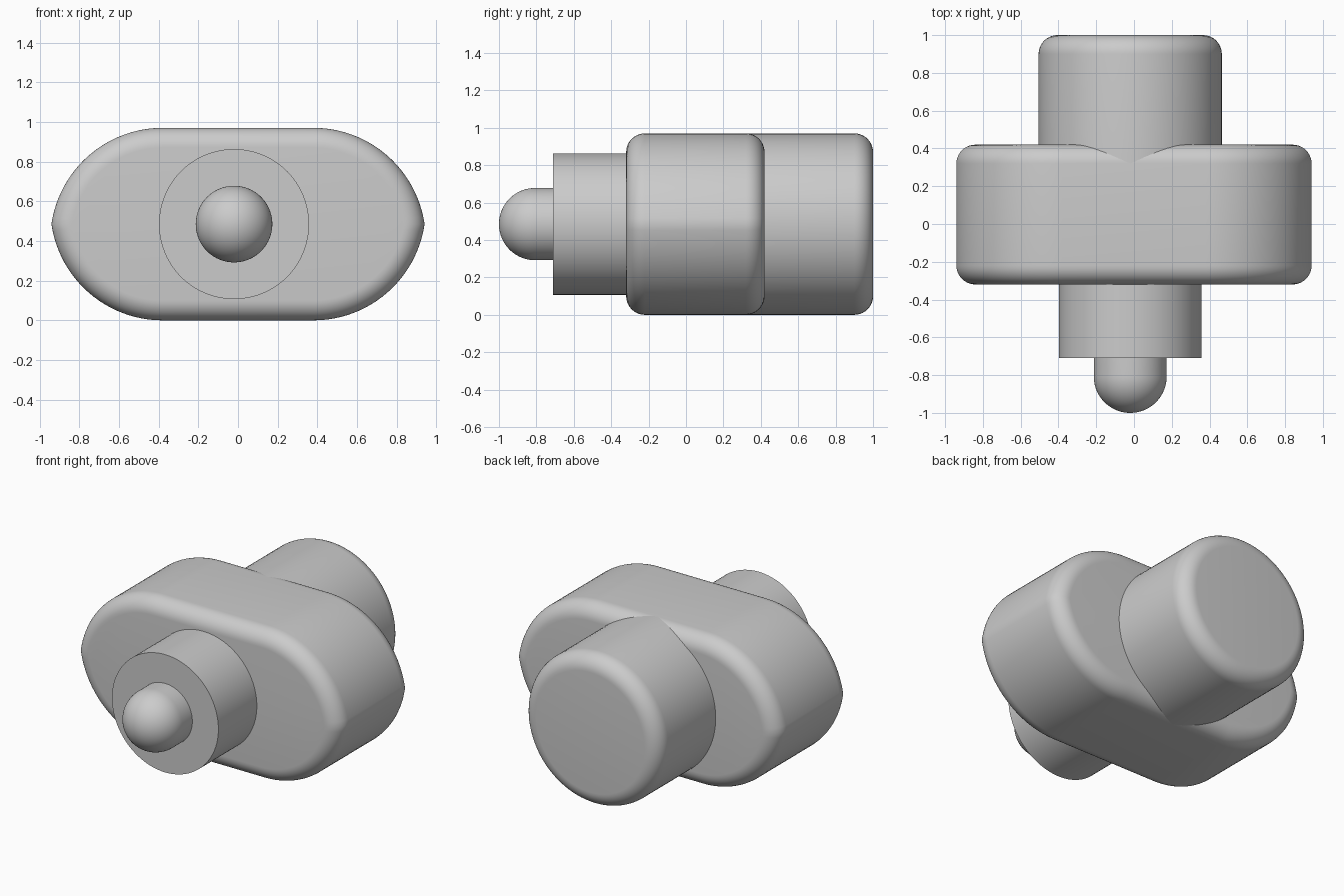
import bpy, bmesh
from math import sin, cos, pi, sqrt, asin

cube = bpy.data.objects.get("Cube")
if cube:
    bpy.data.objects.remove(cube)

grey = bpy.data.materials.new("plain grey")
colour = (0.6, 0.6, 0.6, 1)
grey.diffuse_color = colour
grey.use_nodes = True
grey.node_tree.nodes["Principled BSDF"].inputs["Base Color"].default_value = colour

MID = 0.485      # half the height, also the height of the shared axis
AXIS_X = -0.02
FILLET = 0.1


def loft(name, rings):
    """Skin closed rings of equal length and cap both ends."""
    bm = bmesh.new()
    loops = [[bm.verts.new(p) for p in ring] for ring in rings]
    n = len(loops[0])
    for a, b in zip(loops, loops[1:]):
        for i in range(n):
            j = (i + 1) % n
            bm.faces.new((a[i], a[j], b[j], b[i]))
    bm.faces.new(loops[0])
    bm.faces.new(loops[-1])
    bmesh.ops.remove_doubles(bm, verts=bm.verts, dist=1e-5)
    bmesh.ops.recalc_face_normals(bm, faces=bm.faces)
    mesh = bpy.data.meshes.new(name)
    bm.to_mesh(mesh)
    bm.free()
    mesh.materials.append(grey)
    obj = bpy.data.objects.new(name, mesh)
    bpy.context.collection.objects.link(obj)
    bpy.ops.object.select_all(action="DESELECT")
    obj.select_set(True)
    bpy.context.view_layer.objects.active = obj
    bpy.ops.object.shade_smooth_by_angle(angle=pi / 6)
    return obj


def rounding(edge_y, radius, direction, steps=10):
    """Pairs of (y, inset) sweeping a quarter round out to an end face."""
    angles = [pi / 2 * i / steps for i in range(steps + 1)]
    return [(edge_y - direction * radius * (1 - sin(a)), radius * (1 - cos(a)))
            for a in angles]


def circle(y, radius, n=96):
    return [(AXIS_X + radius * cos(2 * pi * i / n), y, MID + radius * sin(2 * pi * i / n))
            for i in range(n)]


def lens(y, inset, steps=24):
    """Flat top and bottom, with each end made of two arcs meeting at a point."""
    flat, radius = 0.38, 0.566
    drop = radius - MID
    r = radius - inset
    start = asin(drop / r)
    arc = [(flat + r * cos(a), r * sin(a) - drop)
           for a in (start + (pi / 2 - start) * i / steps for i in range(steps + 1))]
    top = arc + [(-x, z) for x, z in reversed(arc)]
    outline = top + [(-x, -z) for x, z in top[1:-1]]
    outline.insert(len(top) - 1, outline.pop(len(top) - 1))
    return [(x, y, MID + z) for x, z in outline]


# Wide central body with rounded front and back rims
front_rim = rounding(-0.32, FILLET, -1)[::-1]
back_rim = rounding(0.42, FILLET, 1)
loft("body", [lens(y, inset) for y, inset in front_rim + back_rim])

# Large round boss at the back, rounded at its far end
loft("back_boss", [circle(0.25, MID)] +
     [circle(y, MID - inset) for y, inset in rounding(1.0, FILLET, 1)])

# Sharp-edged collar at the front
loft("front_collar", [circle(-0.3, 0.378), circle(-0.71, 0.378)])

# Domed pin standing out of the collar
PIN = 0.193
loft("domed_pin", [circle(-0.69, PIN)] +
     [circle(y, max(PIN - inset, 1e-3)) for y, inset in rounding(-1.0, PIN, -1, 24)])
